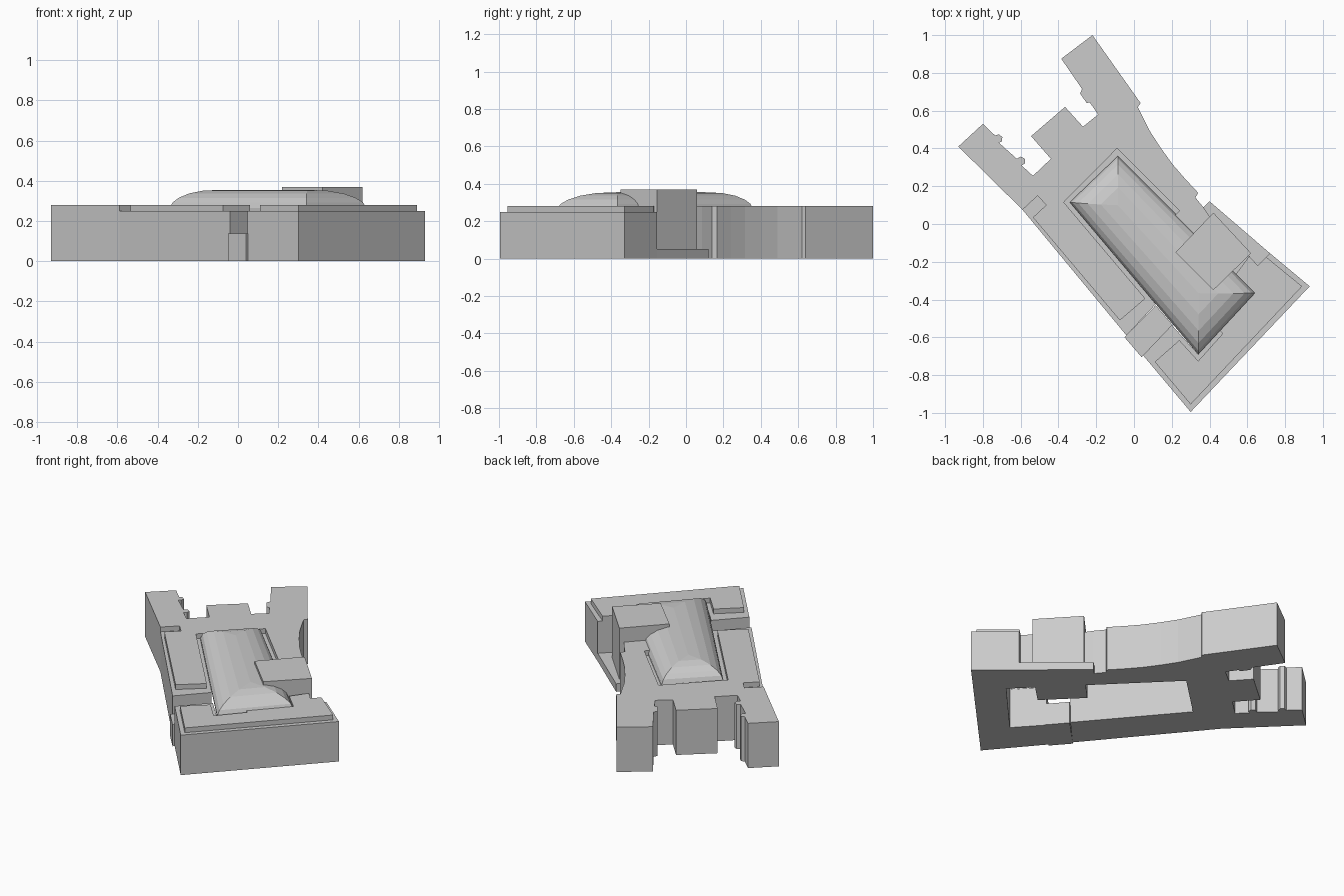
import bpy, bmesh
from mathutils import Vector
from mathutils.geometry import tessellate_polygon

if "Cube" in bpy.data.objects:
    bpy.data.objects.remove(bpy.data.objects["Cube"])


def make_object(name, verts, faces):
    mesh = bpy.data.meshes.new(name)
    mesh.from_pydata(verts, [], faces)
    bm = bmesh.new()
    bm.from_mesh(mesh)
    bmesh.ops.recalc_face_normals(bm, faces=bm.faces)
    bm.to_mesh(mesh)
    bm.free()
    obj = bpy.data.objects.new(name, mesh)
    bpy.context.collection.objects.link(obj)
    return obj


def prism(name, outline, z0, z1):
    """Extrude a plan outline between two heights."""
    n = len(outline)
    verts = [(x, y, z) for z in (z0, z1) for x, y in outline]
    tris = tessellate_polygon([[Vector((x, y, 0)) for x, y in outline]])
    faces = [tuple(t) for t in tris] + [tuple(i + n for i in t) for t in tris]
    faces += [(i, (i + 1) % n, n + (i + 1) % n, n + i) for i in range(n)]
    return make_object(name, verts, faces)


# Plan of the courtyard: back left, back right, front right, front left
court = [(-.34, .115), (-.085, .36), (.64, -.365), (.34, -.69)]

# Back wings with entrance block, from the left wall round to the tower recess
back = [(-.59, .075), (-.93, .41), (-.80, .53), (-.735, .468),
        (-.715, .475), (-.697, .46), (-.70, .437), (-.715, .43),
        (-.62, .345), (-.60, .357), (-.578, .345), (-.578, .32), (-.595, .31),
        (-.535, .255), (-.44, .345), (-.545, .465), (-.365, .62), (-.27, .515),
        (-.19, .58), (-.235, .645), (-.25, .64), (-.285, .69), (-.275, .715),
        (-.385, .875), (-.22, 1.0), (.035, .64), (.02, .62),
        (.085, .49), (.14, .405), (.205, .315), (.27, .24),
        (.34, .165), (.325, .14), (.37, .085), (.40, .04)]

# Main walls: a ring around the courtyard, open at the side passage
walls = back + [(.45, -.12), (.61, -.17), (.655, -.22), (.72, -.155),
                (.93, -.33), (.30, -.995), (.048, -.695), (.20, -.535),
                court[3], court[2], court[1], court[0], (.115, -.424),
                (-.04, -.59)]
prism("main_walls", walls, 0, .25)

# Low wall closing the passage
prism("passage_sill", [(-.05, -.60), (.04, -.705), (.205, -.535), (.115, -.43)],
      0, .137)

# Raised roof over the back and left wings
prism("back_roof", back + [(.28, -.09), (.215, .045), (.24, .07), (-.09, .40),
                           (-.372, .115), (.06, -.395), (-.075, -.51),
                           (-.535, .035), (-.465, .10), (-.51, .15)], .25, .28)

# Raised roof over the front wing
prism("front_roof", [(.89, -.33), (.30, -.955), (.11, -.73), (.24, -.615),
                     (.34, -.725), (.47, -.58), (.455, -.565), (.64, -.365),
                     (.54, -.265), (.61, -.17), (.655, -.22), (.70, -.175)],
      .25, .28)

# Tower standing in the side recess, with its low plinth
prism("tower", [(.22, -.15), (.42, .06), (.62, -.155), (.42, -.35)], 0, .37)
prism("recess_plinth", [(.40, .12), (.365, .085), (.45, -.12), (.61, -.175),
                        (.655, -.22), (.72, -.155)], 0, .05)


# Curved hipped roof over the courtyard, built from shrinking rings
def court_point(u, v):
    bl, br, fr, fl = [Vector(p) for p in court]
    return bl.lerp(br, u).lerp(fl.lerp(fr, u), v)


insets = [0, .06, .18, .38, .65, 1]
verts, faces = [], []
for s in insets:
    z = .265 + .09 * (1 - (1 - s) ** 2.4) ** .6
    u, v0, v1 = s * .499, s * .18, 1 - s * .21
    for a, b in ((u, v0), (1 - u, v0), (1 - u, v1), (u, v1)):
        verts.append((*court_point(a, b), z))
for k in range(len(insets) - 1):
    for i in range(4):
        j = (i + 1) % 4
        faces.append((4 * k + i, 4 * k + j, 4 * k + 4 + j, 4 * k + 4 + i))
faces.append(tuple(range(len(verts) - 4, len(verts))))
# Short skirt down to the wall tops
n = len(verts)
verts += [(x, y, .25) for x, y in court]
faces += [(i, (i + 1) % 4, n + (i + 1) % 4, n + i) for i in range(4)]
make_object("courtyard_roof", verts, faces)
